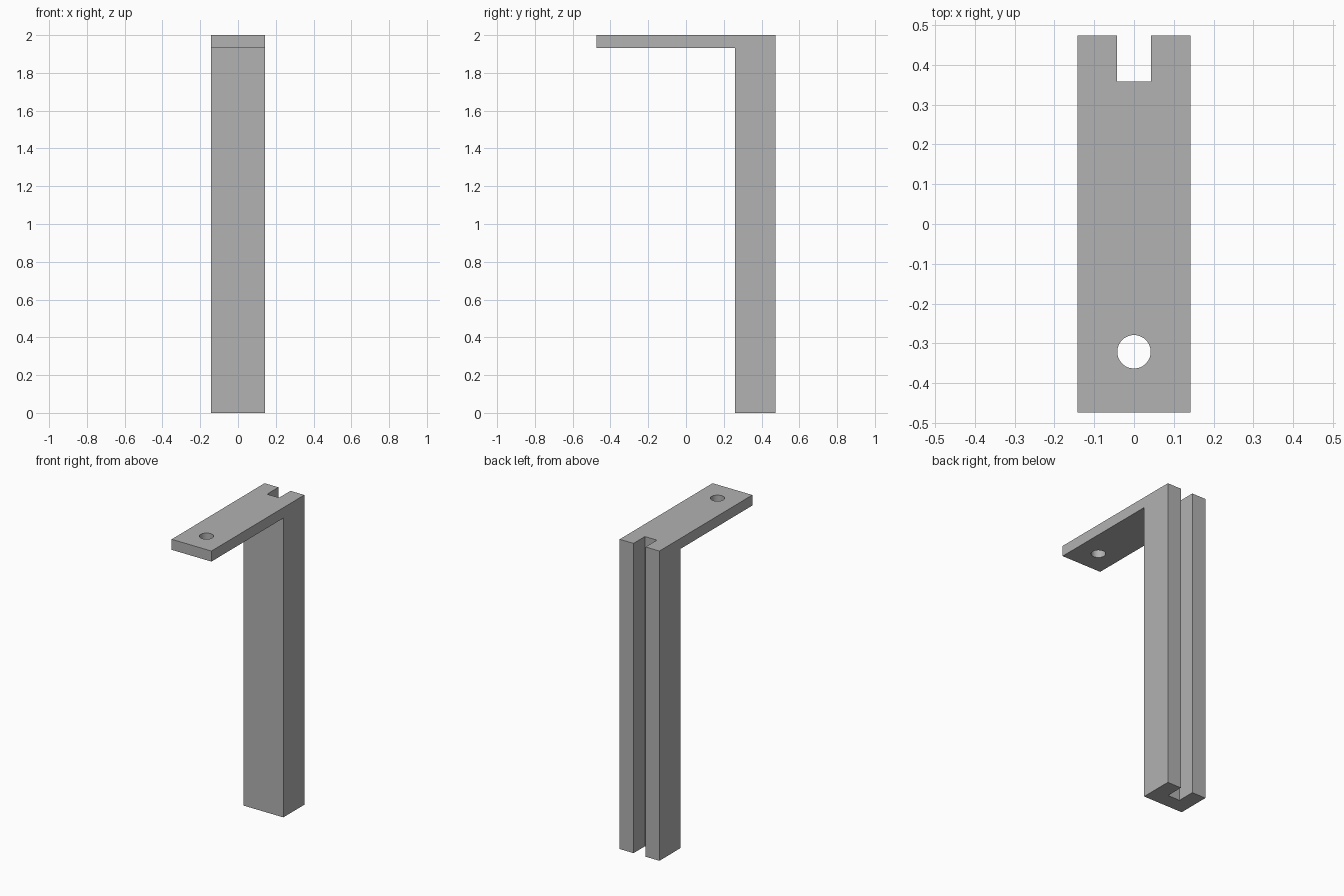
import bpy
import bmesh
from mathutils import Matrix

default = bpy.data.objects.get("Cube")
if default:
    bpy.data.objects.remove(default, do_unlink=True)

HALF_WIDTH, HALF_DEPTH, HEIGHT = 0.142, 0.474, 2.0
POST_FRONT, ARM_BOTTOM = 0.26, 1.932
SLOT_HALF, SLOT_FLOOR = 0.043, 0.358
HOLE_Y, HOLE_RADIUS = -0.321, 0.042

grey = bpy.data.materials.new("plain grey")
grey.use_nodes = True
colour = (0.445, 0.445, 0.445, 1)
grey.diffuse_color = colour
grey.node_tree.nodes["Principled BSDF"].inputs["Base Color"].default_value = colour


def make_object(name, bm):
    bmesh.ops.recalc_face_normals(bm, faces=bm.faces[:])
    mesh = bpy.data.meshes.new(name)
    bm.to_mesh(mesh)
    bm.free()
    mesh.materials.append(grey)
    obj = bpy.data.objects.new(name, mesh)
    bpy.context.collection.objects.link(obj)
    return obj


def cut(target, cutter):
    """Subtract the cutter from the target, then discard it."""
    cutter.hide_render = True
    mod = target.modifiers.new(cutter.name, "BOOLEAN")
    mod.operation, mod.solver, mod.object = "DIFFERENCE", "EXACT", cutter
    bpy.context.view_layer.objects.active = target
    bpy.ops.object.modifier_apply(modifier=mod.name)
    bpy.data.objects.remove(cutter, do_unlink=True)


# Post and arm: one L-shaped side profile extruded across the width
profile = [(POST_FRONT, 0), (HALF_DEPTH, 0), (HALF_DEPTH, HEIGHT),
           (-HALF_DEPTH, HEIGHT), (-HALF_DEPTH, ARM_BOTTOM), (POST_FRONT, ARM_BOTTOM)]
bm = bmesh.new()
side = bm.faces.new([bm.verts.new((-HALF_WIDTH, y, z)) for y, z in profile])
extruded = bmesh.ops.extrude_face_region(bm, geom=[side])["geom"]
bmesh.ops.translate(bm, vec=(2 * HALF_WIDTH, 0, 0),
                    verts=[v for v in extruded if isinstance(v, bmesh.types.BMVert)])
bracket = make_object("angled_bracket", bm)

# Full-height slot down the back of the post
slot_depth = 0.3
bm = bmesh.new()
bmesh.ops.create_cube(bm, size=1, matrix=(
    Matrix.Translation((0, SLOT_FLOOR + slot_depth / 2, HEIGHT / 2))
    @ Matrix.Diagonal((2 * SLOT_HALF, slot_depth, HEIGHT + 0.4, 1))))
cut(bracket, make_object("slot_cutter", bm))

# Round hole through the front of the arm
bm = bmesh.new()
bmesh.ops.create_cone(bm, cap_ends=True, segments=48, radius1=HOLE_RADIUS,
                      radius2=HOLE_RADIUS, depth=0.4,
                      matrix=Matrix.Translation((0, HOLE_Y, HEIGHT)))
cut(bracket, make_object("hole_cutter", bm))

# Smooth hole wall, crisp edges elsewhere
bpy.ops.object.select_all(action="DESELECT")
bracket.select_set(True)
bpy.context.view_layer.objects.active = bracket
bpy.ops.object.shade_smooth_by_angle()
